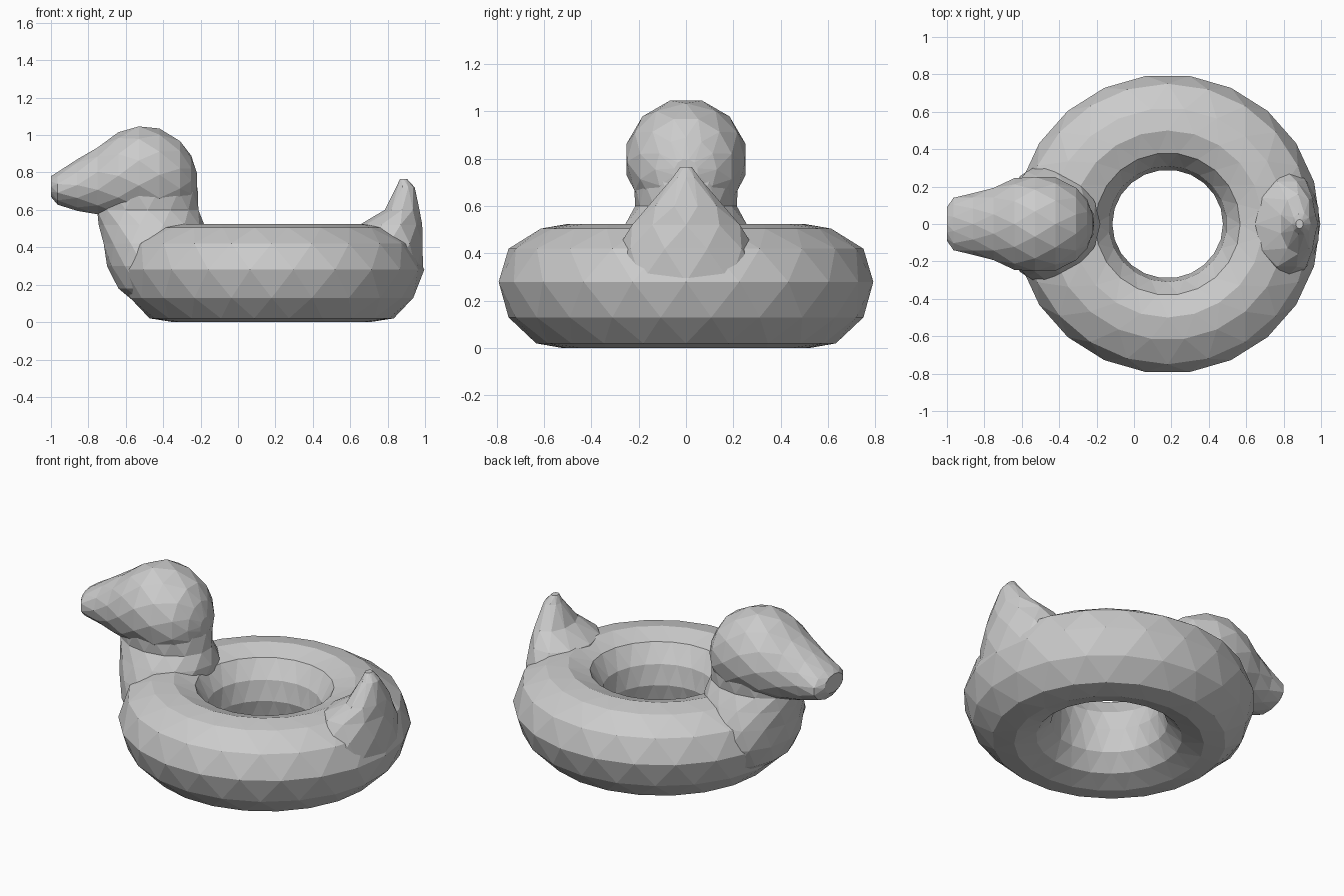
import bpy, bmesh, math
from mathutils import Vector

if "Cube" in bpy.data.objects:
    bpy.data.objects.remove(bpy.data.objects["Cube"])

# One plain grey for the whole float
grey = bpy.data.materials.new("plain grey")
grey.use_nodes = True
colour = (0.6, 0.6, 0.6, 1)
grey.diffuse_color = colour
grey.node_tree.nodes["Principled BSDF"].inputs["Base Color"].default_value = colour


def loft(name, rings, closed=False):
    """Skin staggered rings with flat triangles, capping open ends."""
    bm = bmesh.new()
    loops = [[bm.verts.new(p) for p in ring] for ring in rings]
    n = len(loops[0])
    for i in range(len(loops) if closed else len(loops) - 1):
        a, b = loops[i], loops[(i + 1) % len(loops)]
        for k in range(n):
            m = (k + 1) % n
            if i % 2 == 0:
                bm.faces.new((a[k], a[m], b[k]))
                bm.faces.new((a[m], b[m], b[k]))
            else:
                bm.faces.new((a[k], a[m], b[m]))
                bm.faces.new((a[k], b[m], b[k]))
    if not closed:
        bm.faces.new(loops[0])
        bm.faces.new(loops[-1])
    bmesh.ops.recalc_face_normals(bm, faces=bm.faces)
    mesh = bpy.data.meshes.new(name)
    bm.to_mesh(mesh)
    bm.free()
    mesh.materials.append(grey)
    obj = bpy.data.objects.new(name, mesh)
    bpy.context.collection.objects.link(obj)
    return obj


def angles(n, i):
    """Even angles, shifted half a step on every second ring."""
    return [2 * math.pi * (k + 0.5 * (i % 2)) / n for k in range(n)]


def upright(name, sections, n):
    """Stack ellipses given as height, x from, x to, half depth."""
    loft(name, [[Vector(((x0 + x1) / 2 + (x1 - x0) / 2 * math.cos(t),
                         hy * math.sin(t), z)) for t in angles(n, i)]
                for i, (z, x0, x1, hy) in enumerate(sections)])


# Swim ring: tube profile (radius, height) swept round the hole
profile = [(.80, .28), (.75, .42), (.62, .505), (.50, .525), (.38, .485), (.31, .38),
           (.29, .26), (.32, .13), (.40, .04), (.52, 0), (.64, .02), (.75, .13)]
loft("swim_ring", [[Vector((.18 + 1.02 * r * math.cos(t), r * math.sin(t), z))
                    for t in angles(22, i)]
                   for i, (r, z) in enumerate(profile)], closed=True)

# Neck and breast rising out of the ring
upright("neck", [(.08, -.52, -.25, .22), (.18, -.645, -.22, .30), (.30, -.70, -.2, .33),
                 (.42, -.725, -.19, .31), (.52, -.745, -.18, .265), (.60, -.76, -.205, .215),
                 (.70, -.76, -.215, .225), (.78, -.70, -.22, .235)], 14)

# Head tapering into the bill: x, bottom, top, half width
head = [(-1.0, .67, .78, .09), (-.965, .625, .805, .145), (-.86, .595, .87, .165),
        (-.75, .57, .94, .20), (-.64, .55, 1.015, .245), (-.53, .54, 1.055, .26),
        (-.42, .54, 1.035, .25), (-.31, .56, .975, .20), (-.25, .62, .89, .13),
        (-.22, .69, .80, .05)]
loft("head", [[Vector((x, hy * math.cos(t), (z0 + z1) / 2 + (z1 - z0) / 2 * math.sin(t)))
               for t in angles(12, i)]
              for i, (x, z0, z1, hy) in enumerate(head)])

# Pointed tail sweeping up from the back of the ring
upright("tail", [(.28, .60, .99, .32), (.42, .62, .995, .29), (.52, .65, .985, .24),
                 (.60, .78, .975, .16), (.72, .845, .945, .06), (.765, .865, .905, .025)], 10)
